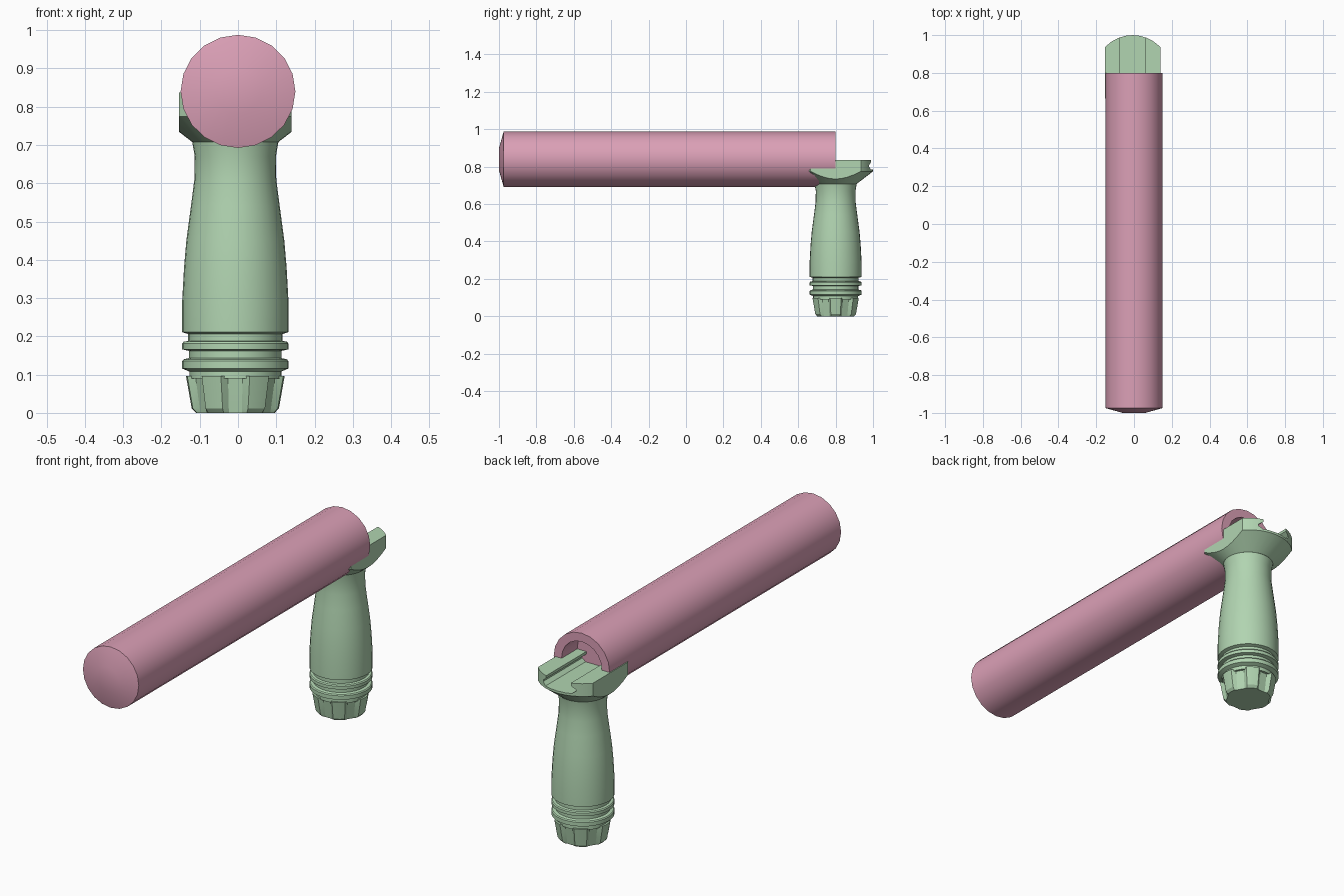
import bpy, bmesh, math

if "Cube" in bpy.data.objects:
    bpy.data.objects.remove(bpy.data.objects["Cube"])

def material(name, rgb):
    m = bpy.data.materials.new(name)
    m.diffuse_color = (*rgb, 1)
    m.use_nodes = True
    m.node_tree.nodes["Principled BSDF"].inputs["Base Color"].default_value = m.diffuse_color
    return m

PINK = material("dusty pink", (0.71, 0.35, 0.47))
GREEN = material("pale green", (0.44, 0.66, 0.44))
CX, CY = -0.007, 0.80   # grip axis

def finish(name, bm, mat, angle=30):
    bmesh.ops.recalc_face_normals(bm, faces=bm.faces)
    me = bpy.data.meshes.new(name)
    bm.to_mesh(me)
    bm.free()
    ob = bpy.data.objects.new(name, me)
    bpy.context.collection.objects.link(ob)
    me.materials.append(mat)
    bpy.ops.object.select_all(action='DESELECT')
    ob.select_set(True)
    bpy.context.view_layer.objects.active = ob
    if angle:
        bpy.ops.object.shade_smooth_by_angle(angle=math.radians(angle))
    return ob

def skin(rings):
    """Closed solid from a list of equal-length point rings."""
    bm = bmesh.new()
    rows = [[bm.verts.new(p) for p in ring] for ring in rings]
    n = len(rows[0])
    for a, b in zip(rows, rows[1:]):
        for i in range(n):
            j = (i + 1) % n
            bm.faces.new((a[i], a[j], b[j], b[i]))
    bm.faces.new(rows[0])
    bm.faces.new(rows[-1])
    return bm

def lathe_z(profile, n):
    return skin([[(CX + r * math.cos(math.tau * i / n), CY + r * math.sin(math.tau * i / n), z)
                  for i in range(n)] for r, z in profile])

# Long tube: shallow domed front, open recess at the back
tube = [(0.06, -1.0), (0.15, -0.975), (0.15, 0.80), (0.108, 0.80), (0.108, 0.68)]
rings = [[(r * math.cos(math.tau * i / 20), y, 0.84 + 0.985 * r * math.sin(math.tau * i / 20))
          for i in range(20)] for r, y in tube]
finish("tube", skin(rings), PINK)

# Grip body with two raised rings near the bottom
body = [(0.12, 0.09), (0.12, 0.108), (0.139, 0.116), (0.139, 0.135), (0.135, 0.14),
        (0.121, 0.143), (0.121, 0.162), (0.139, 0.166), (0.139, 0.181), (0.135, 0.186),
        (0.123, 0.188), (0.123, 0.206), (0.139, 0.211), (0.139, 0.29), (0.134, 0.38),
        (0.128, 0.45), (0.116, 0.54), (0.107, 0.61), (0.106, 0.67), (0.113, 0.71)]
finish("grip_body", lathe_z(body, 32), GREEN)

# Fluted end cap: six lobes with grooves between
def cap_ring(lobe, groove, z):
    pts = []
    for k in range(6):
        for r, d in ((lobe, -13), (lobe, 0), (lobe, 13), (groove, 20), (groove, 40)):
            a = math.radians(60 * k + d)
            pts.append((CX + r * math.cos(a), CY + r * math.sin(a), z))
    return pts

finish("end_cap", skin([cap_ring(0.103, 0.097, 0.0), cap_ring(0.114, 0.099, 0.012),
                        cap_ring(0.129, 0.111, 0.097)]), GREEN, 20)

# Rail mount: flared disc cut to flat sides and a slotted rail channel
mount = finish("rail_mount", lathe_z([(0.113, 0.708), (0.2, 0.775), (0.2, 0.837)], 32), GREEN, 0)
half = [(0.147, 0.6), (0.147, 0.9), (0.066, 0.9), (0.066, 0.824), (0.088, 0.808),
        (0.088, 0.800), (0.07, 0.786)]
section = half + [(-x, z) for x, z in reversed(half)]
cutter = finish("mount_cutter", skin([[(CX + x, y, z) for x, z in section]
                                      for y in (0.5, 1.1)]), GREEN, 0)
cutter.hide_render = True
mod = mount.modifiers.new("shape", 'BOOLEAN')
mod.operation = 'INTERSECT'
mod.solver = 'EXACT'
mod.object = cutter
bpy.ops.object.select_all(action='DESELECT')
mount.select_set(True)
bpy.context.view_layer.objects.active = mount
bpy.ops.object.modifier_apply(modifier=mod.name)
bpy.data.objects.remove(cutter)
bpy.ops.object.shade_smooth_by_angle(angle=math.radians(25))
